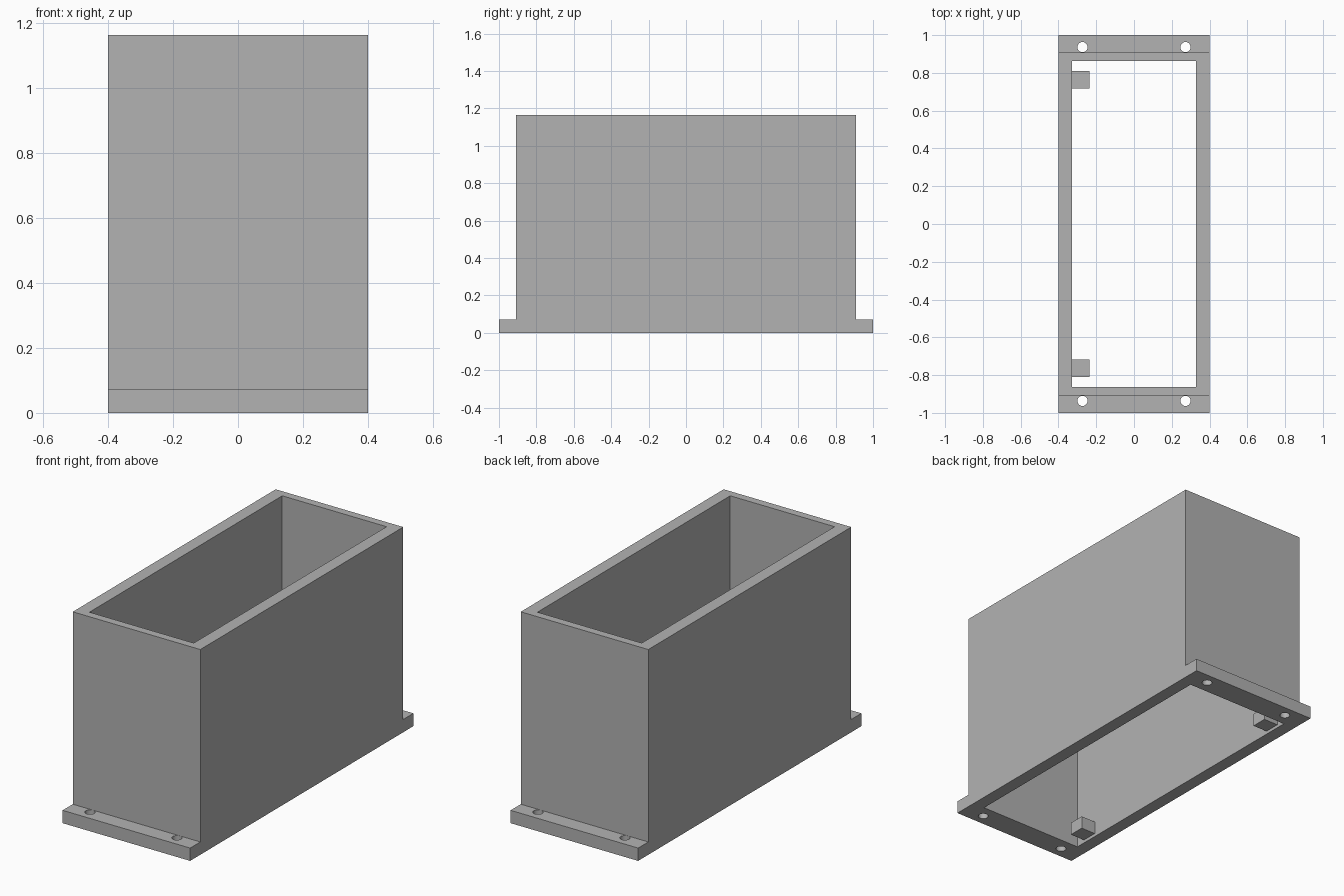
import bpy

cube = bpy.data.objects.get("Cube")
if cube:
    bpy.data.objects.remove(cube, do_unlink=True)

MM = 2 / 110  # one design millimetre in scene units

grey = bpy.data.materials.new("plain grey")
grey.use_nodes = True
colour = (0.448, 0.448, 0.448, 1)
grey.diffuse_color = colour
grey.node_tree.nodes["Principled BSDF"].inputs["Base Color"].default_value = colour


def box(name, x, y, z):
    """Box between (low, high) limits in millimetres."""
    limits = (x, y, z)
    bpy.ops.mesh.primitive_cube_add(size=1, location=[(a + b) / 2 * MM for a, b in limits])
    ob = bpy.context.object
    ob.name = name
    ob.scale = [(b - a) * MM for a, b in limits]
    bpy.ops.object.transform_apply(location=True, rotation=False, scale=True)
    ob.data.materials.append(grey)
    return ob


def boolean(target, other, operation):
    """Apply a boolean and remove the second object."""
    mod = target.modifiers.new(operation.title(), 'BOOLEAN')
    mod.operation = operation
    mod.solver = 'EXACT'
    mod.object = other
    bpy.context.view_layer.objects.active = target
    bpy.ops.object.modifier_apply(modifier=mod.name)
    bpy.data.objects.remove(other, do_unlink=True)


# Open sleeve standing on a flange that sticks out at both ends
housing = box("housing", (-22, 22), (-50, 50), (0, 64))
boolean(housing, box("flange", (-22, 22), (-55, 55), (0, 4)), 'UNION')
boolean(housing, box("cavity", (-18, 18), (-47.5, 47.5), (-5, 70)), 'DIFFERENCE')

# Screw holes at the flange corners
for sx in (-1, 1):
    for sy in (-1, 1):
        bpy.ops.mesh.primitive_cylinder_add(
            vertices=32, radius=1.48 * MM, depth=20 * MM,
            location=(sx * 15 * MM, sy * 51.5 * MM, 0))
        hole = bpy.context.object
        hole.data.materials.append(grey)
        boolean(housing, hole, 'DIFFERENCE')

# Small mounting blocks on the inner side wall
box("back_block", (-18, -13), (39.5, 44.5), (1, 5))
box("front_block", (-18, -13), (-44.5, -39.5), (1, 5))
